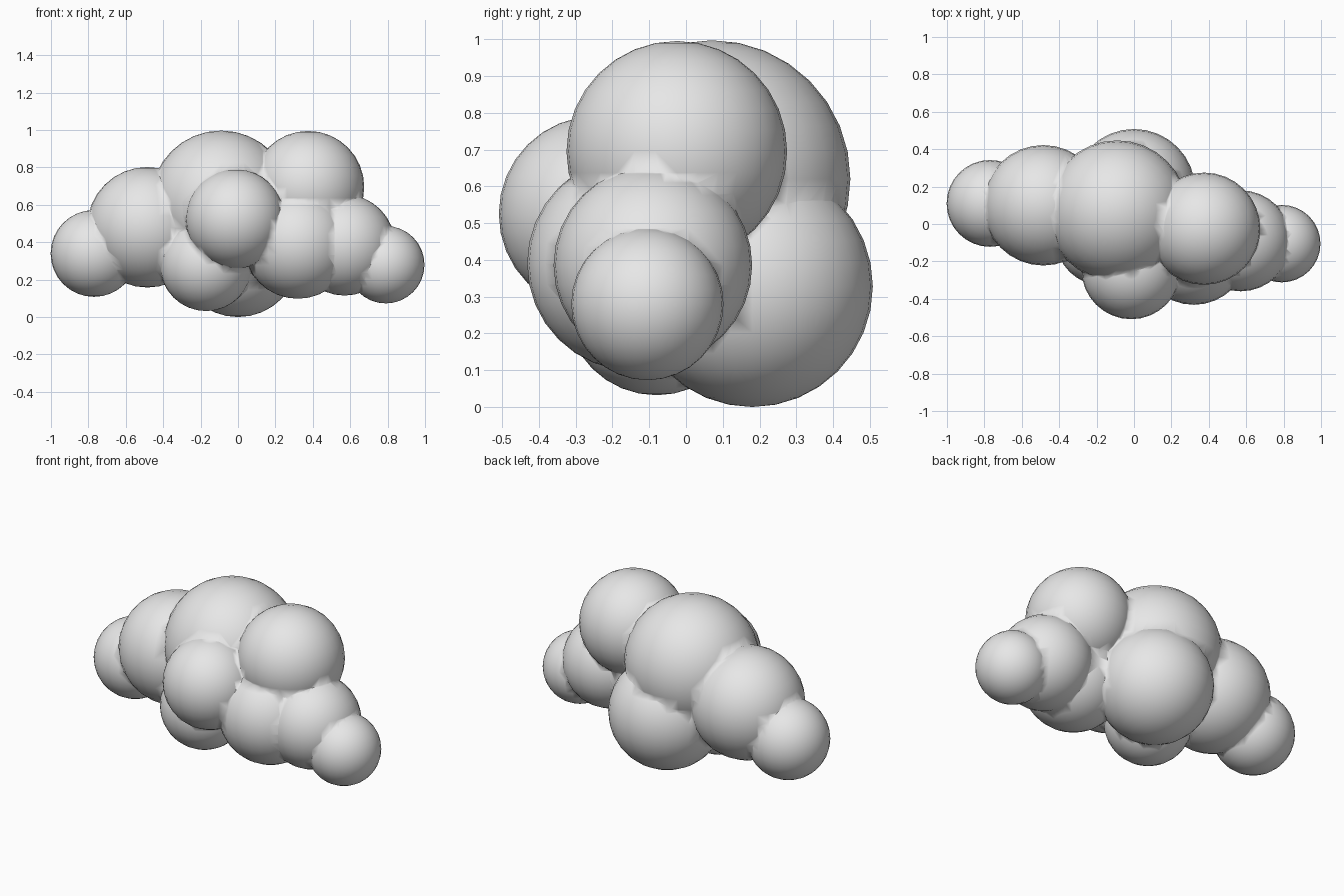
import bpy

if "Cube" in bpy.data.objects:
    bpy.data.objects.remove(bpy.data.objects["Cube"])

# One flat colour for the whole cloud
mat = bpy.data.materials.new("cloud_grey")
mat.diffuse_color = (0.8, 0.8, 0.8, 1)
mat.use_nodes = True
mat.node_tree.nodes["Principled BSDF"].inputs["Base Color"].default_value = mat.diffuse_color

# Puffs: x, y, z, radius
PUFFS = [
    (-0.09, 0.07, 0.62, 0.377),    # large centre
    (0.375, -0.025, 0.695, 0.30),  # upper right
    (-0.485, 0.10, 0.48, 0.322),   # left
    (-0.77, 0.11, 0.34, 0.232),    # far left
    (-0.015, -0.243, 0.525, 0.266),  # front
    (0.0, 0.18, 0.328, 0.328),     # back
    (-0.17, -0.08, 0.28, 0.248),   # underside
    (0.32, -0.14, 0.39, 0.292),    # lower right
    (0.57, -0.09, 0.385, 0.27),    # right
    (0.79, -0.105, 0.28, 0.207),   # far right tip
]


def puff(x, y, z, r):
    bpy.ops.mesh.primitive_uv_sphere_add(segments=32, ring_count=16, radius=r,
                                         location=(x, y, z))
    ob = bpy.context.object
    ob.data.materials.append(mat)
    return ob


# Fuse the puffs into one skin
cloud = puff(*PUFFS[0])
cloud.name = "cloud"
for p in PUFFS[1:]:
    cutter = puff(*p)
    mod = cloud.modifiers.new("fuse", 'BOOLEAN')
    mod.operation = 'UNION'
    mod.solver = 'EXACT'
    mod.object = cutter
    bpy.context.view_layer.objects.active = cloud
    bpy.ops.object.modifier_apply(modifier=mod.name)
    bpy.data.objects.remove(cutter)

# Smooth shading everywhere, so the seams blend softly
for f in cloud.data.polygons:
    f.use_smooth = True
    f.material_index = 0
